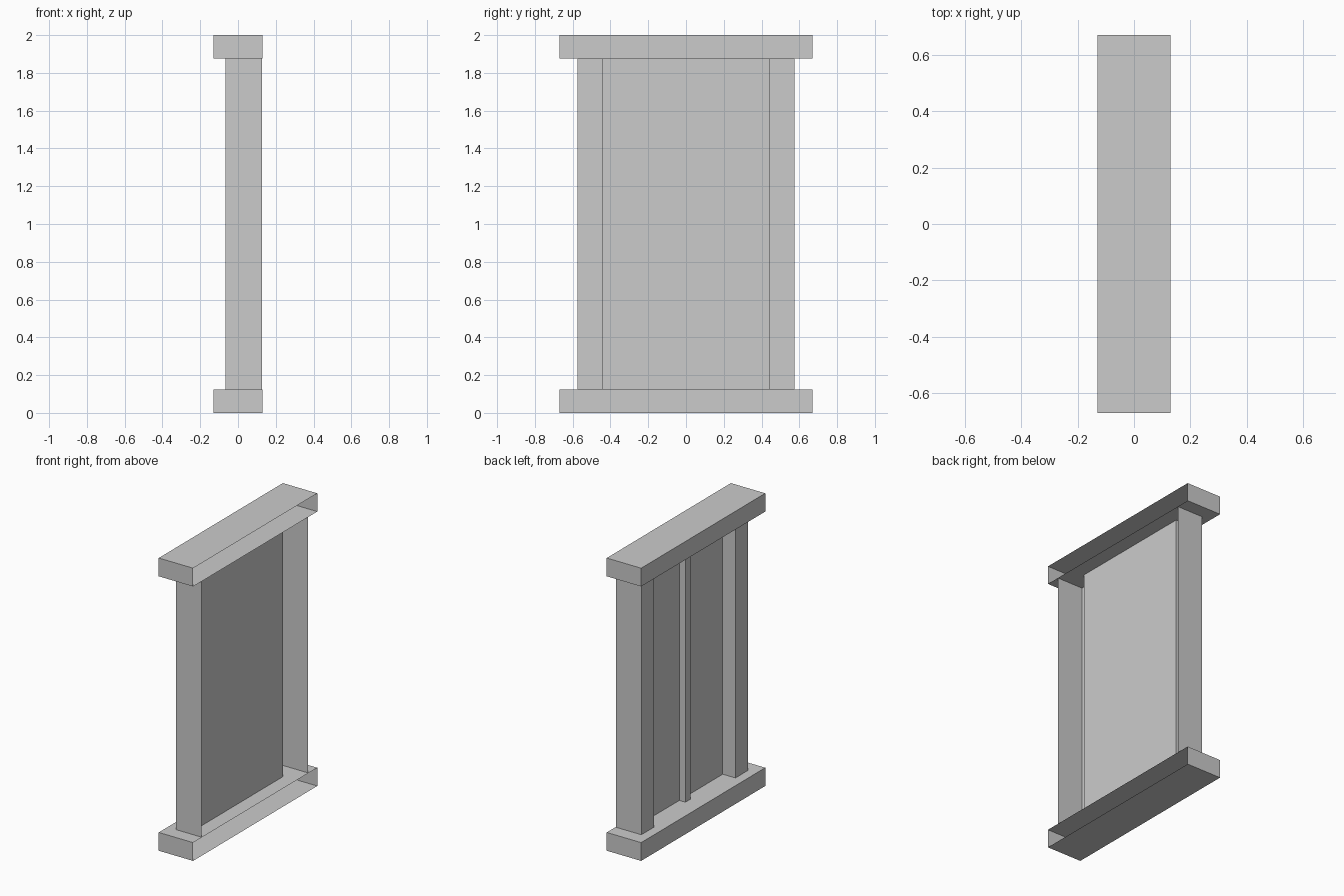
import bpy
import bmesh
from mathutils import Vector

cube = bpy.data.objects.get("Cube")
if cube:
    bpy.data.objects.remove(cube, do_unlink=True)

# One plain grey for every part
grey = bpy.data.materials.new("plain grey")
grey.use_nodes = True
colour = (0.6, 0.6, 0.6, 1)
grey.diffuse_color = colour
grey.node_tree.nodes["Principled BSDF"].inputs["Base Color"].default_value = colour

BEAM_X, BEAM_Y, BEAM_H, TOP = 0.13, 0.67, 0.125, 2.0
BACK_X, PANEL_X = -0.065, 0.031
OUTER_Y, INNER_Y = 0.575, 0.441


def finish(name, bm):
    mesh = bpy.data.meshes.new(name)
    bm.to_mesh(mesh)
    bm.free()
    mesh.materials.append(grey)
    obj = bpy.data.objects.new(name, mesh)
    bpy.context.collection.objects.link(obj)


def open_beam(name, z):
    """Box shell whose +x side is open."""
    bm = bmesh.new()
    bmesh.ops.create_cube(bm, size=1)
    bmesh.ops.scale(bm, verts=bm.verts, vec=(2 * BEAM_X, 2 * BEAM_Y, BEAM_H))
    bmesh.ops.translate(bm, verts=bm.verts, vec=(0, 0, z + BEAM_H / 2))
    bm.normal_update()
    side = [f for f in bm.faces if f.normal.x > 0.9]
    bmesh.ops.delete(bm, geom=side, context='FACES')
    finish(name, bm)


def upright(name, profile):
    """Sheet following an open plan profile, raised between the beams."""
    bm = bmesh.new()
    verts = [bm.verts.new((x, y, BEAM_H)) for x, y in profile]
    edges = [bm.edges.new(pair) for pair in zip(verts, verts[1:])]
    raised = bmesh.ops.extrude_edge_only(bm, edges=edges)["geom"]
    bmesh.ops.translate(bm, vec=Vector((0, 0, TOP - 2 * BEAM_H)),
                        verts=[g for g in raised if isinstance(g, bmesh.types.BMVert)])
    # Turn the faces outward, away from the open +x side
    bm.normal_update()
    for f in bm.faces:
        if f.normal.x > 0.9:
            bmesh.ops.reverse_faces(bm, faces=bm.faces[:])
            break
    finish(name, bm)


# Head and sill beams
open_beam("sill_beam", 0)
open_beam("head_beam", TOP - BEAM_H)

# Side posts, open towards +x
for name, s in (("left_post", 1), ("right_post", -1)):
    upright(name, [(BEAM_X - 0.002, s * OUTER_Y), (BACK_X, s * OUTER_Y),
                   (BACK_X, s * INNER_Y), (PANEL_X, s * INNER_Y)])

# Recessed panel and the narrow strip behind it
upright("panel", [(PANEL_X, -INNER_Y), (PANEL_X, INNER_Y)])
upright("centre_strip", [(PANEL_X, 0.028), (-0.015, 0.028),
                         (-0.015, -0.028), (PANEL_X, -0.028)])
